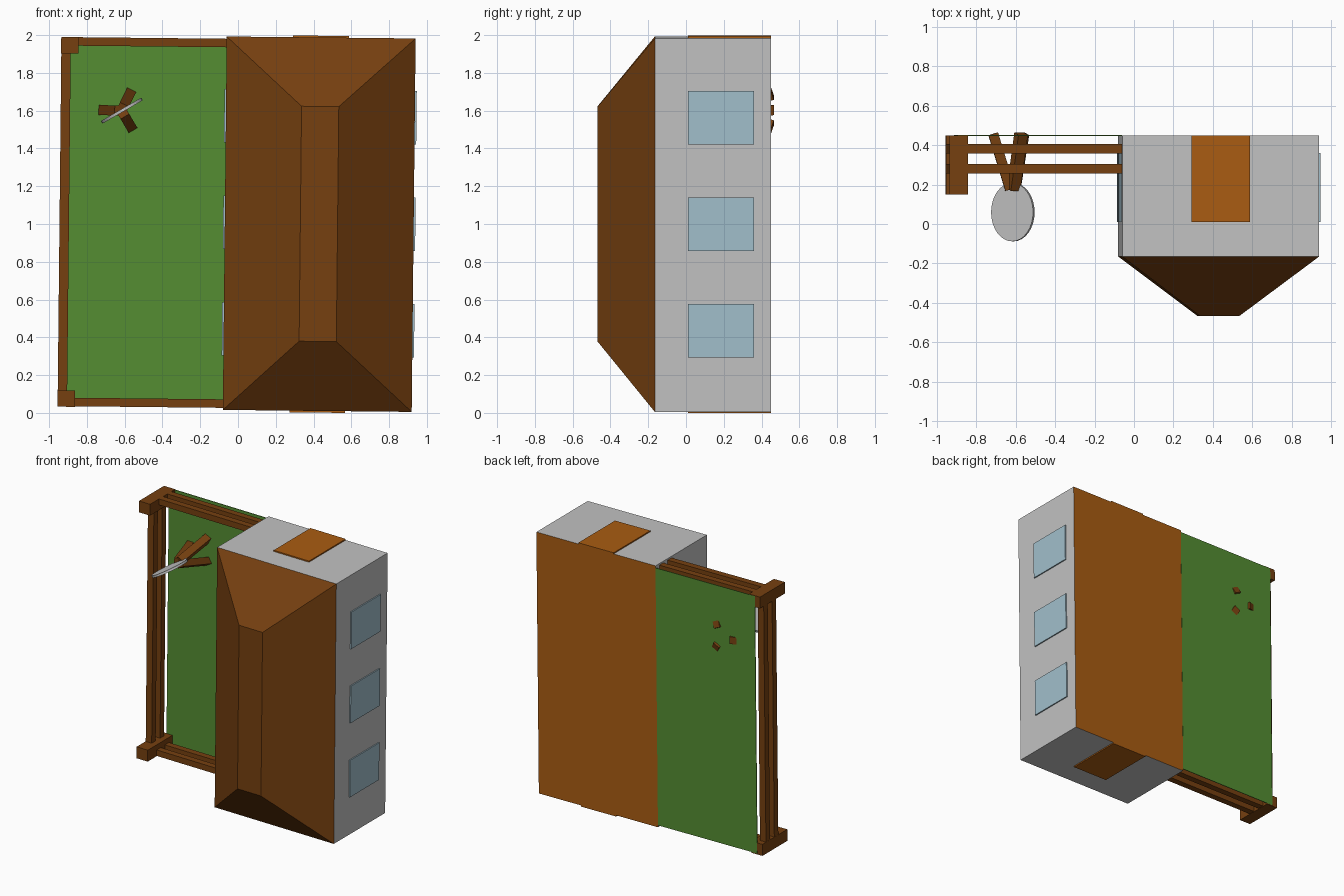
import bpy, bmesh, math
from mathutils import Matrix, Vector

if "Cube" in bpy.data.objects:
    bpy.data.objects.remove(bpy.data.objects["Cube"])

# whole scene leans very slightly about y, pivoting at mid height
PIVOT = Vector((0, 0, 1))
LEAN = Matrix.Translation(PIVOT) @ Matrix.Rotation(0.0105, 4, 'Y') @ Matrix.Translation(-PIVOT)


def material(name, rgb):
    m = bpy.data.materials.new(name)
    m.diffuse_color = (*rgb, 1)
    m.use_nodes = True
    m.node_tree.nodes["Principled BSDF"].inputs["Base Color"].default_value = m.diffuse_color
    return m


BROWN = material("dark_wood", (0.181, 0.051, 0.005))
ORANGE = material("orange_wood", (0.40, 0.107, 0.006))
GREY = material("grey_wall", (0.54, 0.54, 0.54))
GLASS = material("pale_glass", (0.36, 0.52, 0.60))
GREEN = material("grass_green", (0.089, 0.27, 0.032))


def finish(name, bm, mats, lean=True):
    if lean:
        bm.transform(LEAN)
    bmesh.ops.recalc_face_normals(bm, faces=bm.faces)
    me = bpy.data.meshes.new(name)
    bm.to_mesh(me)
    bm.free()
    for m in mats:
        me.materials.append(m)
    ob = bpy.data.objects.new(name, me)
    bpy.context.collection.objects.link(ob)
    return ob


def block(x, y, z):
    """Box as a bmesh from (min, max) pairs."""
    bm = bmesh.new()
    bmesh.ops.create_cube(bm, size=1)
    size = [b - a for a, b in (x, y, z)]
    mid = [(a + b) / 2 for a, b in (x, y, z)]
    bm.transform(Matrix.Translation(mid) @ Matrix.Diagonal((*size, 1)))
    return bm


def box(name, x, y, z, mat):
    return finish(name, block(x, y, z), [mat])


GROUND = 0.45
X0, X1, Z0, Z1 = -0.07, 0.93, 0.015, 1.992

# house body, with the wooden floor on the +y side
body = block((X0, X1), (-0.165, GROUND), (Z0, Z1))
for f in body.faces:
    f.normal_update()
    f.material_index = 1 if f.normal.y > 0.5 else 0
finish("house_walls", body, [GREY, ORANGE])

# hipped roof with a flat top: box whose far face is pulled in
roof = block((X0, X1), (-0.468, -0.165), (Z0, Z1))
for v in roof.verts:
    if v.co.y < -0.3:
        v.co.x = 0.33 if v.co.x < 0.4 else 0.527
        v.co.z = 0.383 if v.co.z < 1 else 1.627
finish("roof", roof, [BROWN])

# doors on both ends
box("upper_door", (0.282, 0.578), (0.01, GROUND), (Z1, Z1 + 0.009), ORANGE)
box("lower_door", (0.282, 0.578), (0.01, GROUND), (Z0 - 0.009, Z0), ORANGE)

# three windows along each long wall
for i in range(3):
    z = 0.445 + 0.564 * i
    span = (z - 0.141, z + 0.141)
    box(f"right_window_{i + 1}", (X1, X1 + 0.009), (0.01, 0.36), span, GLASS)
    box(f"left_window_{i + 1}", (X0 - 0.009, X0), (0.01, 0.36), span, GLASS)

# lawn
box("lawn", (-0.903, X0), (GROUND - 0.004, GROUND + 0.001), (0.03, 1.977), GREEN)

# fence: corner posts and double rails on three sides
for side, z in (("lower", (0.023, 0.11)), ("upper", (1.894, 1.98))):
    box(f"{side}_post", (-0.946, -0.853), (0.15, GROUND), z, BROWN)
for level, y in (("high", (0.257, 0.305)), ("low", (0.357, 0.405))):
    box(f"{level}_long_rail", (-0.945, -0.895), y, (0.05, 1.95), BROWN)
    box(f"{level}_lower_rail", (-0.9, -0.06), y, (0.026, 0.071), BROWN)
    box(f"{level}_upper_rail", (-0.9, -0.06), y, (1.935, 1.98), BROWN)

# round target board, tilted
bm = bmesh.new()
bmesh.ops.create_cone(bm, cap_ends=True, segments=32, radius1=1, radius2=1, depth=0.016)
bm.transform(Matrix.Translation((-0.615, 0.06, 1.6)) @ Matrix.Rotation(math.radians(-30), 4, 'Y')
             @ Matrix.Diagonal((0.123, 0.148, 1, 1)))
finish("round_board", bm, [GREY], lean=False)

# tripod legs under the board
apex = Vector((-0.617, 0.175, 1.6))
for i, (fx, fz) in enumerate(((-0.715, 1.603), (-0.573, 1.69), (-0.567, 1.515))):
    foot = Vector((fx, 0.458, fz))
    out = Vector((fx - apex.x, 0, fz - apex.z)).normalized()
    start = apex + out * 0.012
    d = (foot - start).normalized()
    side = out.cross(Vector((0, 1, 0))).normalized()
    rot = Matrix((side, d.cross(side), d)).transposed().to_4x4()
    bm = bmesh.new()
    bmesh.ops.create_cube(bm, size=1)
    bm.transform(Matrix.Translation((start + foot) / 2) @ rot
                 @ Matrix.Diagonal((0.053, 0.05, (foot - start).length, 1)))
    finish(f"board_leg_{i + 1}", bm, [BROWN], lean=False)
